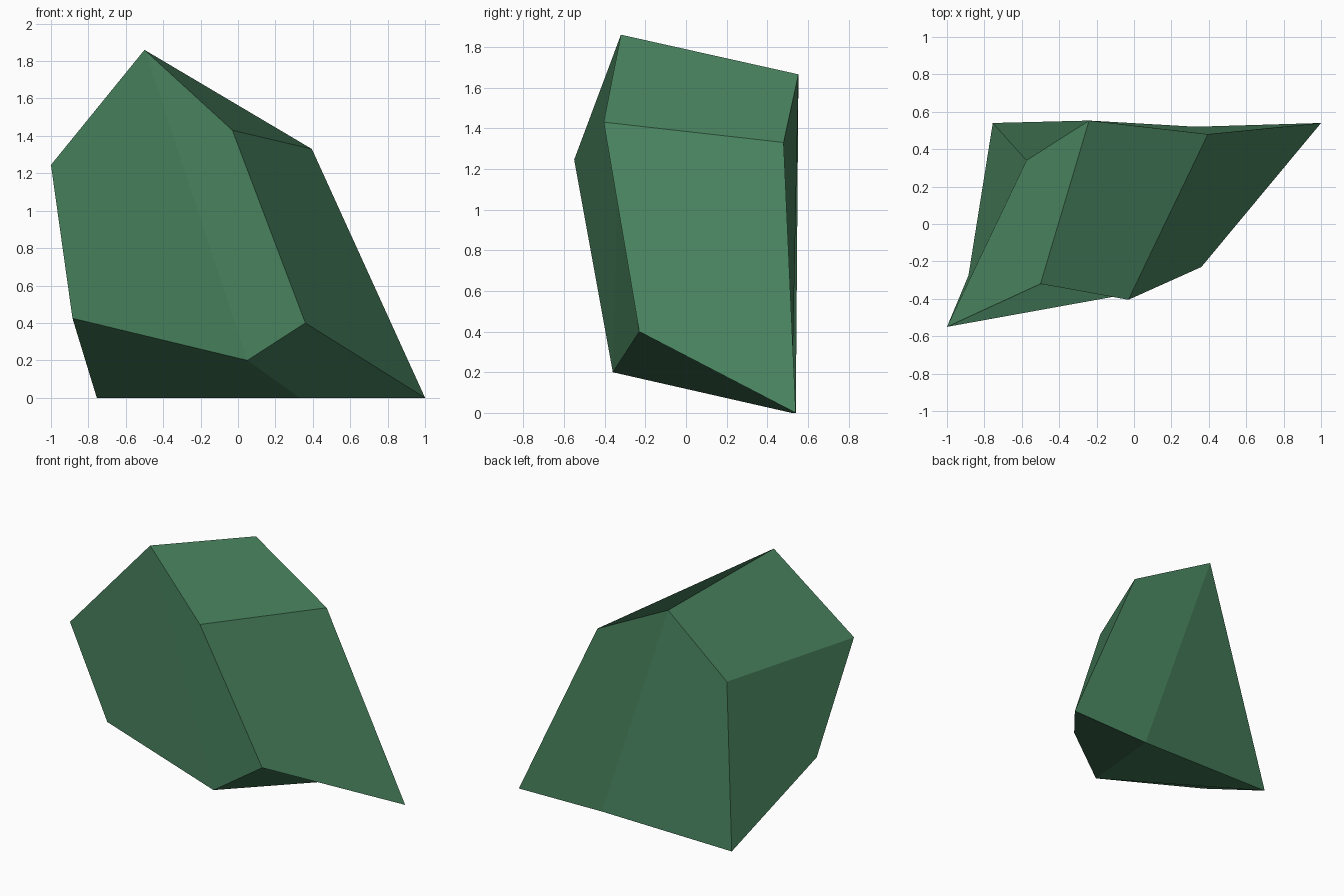
import bpy

if "Cube" in bpy.data.objects:
    bpy.data.objects.remove(bpy.data.objects["Cube"])

# Low-poly rock: a block with one loop cut, i.e. three four-sided rings along x.
# Ring order: front bottom, front top, back top, back bottom
rings = [
    [(-0.885, -0.275, 0.425), (-1.0, -0.55, 1.245), (-0.575, 0.34, 1.14), (-0.755, 0.54, 0.0)],
    [(0.05, -0.36, 0.2), (-0.5, -0.32, 1.86), (-0.24, 0.553, 1.665), (0.33, 0.52, 0.0)],
    [(0.36, -0.23, 0.4), (-0.03, -0.405, 1.43), (0.395, 0.48, 1.33), (1.0, 0.54, 0.0)],
]
verts = [v for ring in rings for v in ring]

# End caps
faces = [(0, 1, 2, 3), (11, 10, 9, 8)]
# Front, top, back and bottom quads between neighbouring rings
for a in (0, 4):
    b = a + 4
    faces += [(b, b + 1, a + 1, a),
              (b + 2, a + 2, a + 1, b + 1),
              (a + 3, a + 2, b + 2, b + 3),
              (a + 3, b + 3, b, a)]

mesh = bpy.data.meshes.new("rock")
mesh.from_pydata(verts, [], faces)
mesh.update()
rock = bpy.data.objects.new("rock", mesh)
bpy.context.collection.objects.link(rock)

# Green stone
stone = bpy.data.materials.new("green stone")
stone.diffuse_color = (0.069, 0.235, 0.117, 1)
stone.use_nodes = True
stone.node_tree.nodes["Principled BSDF"].inputs["Base Color"].default_value = stone.diffuse_color
mesh.materials.append(stone)
